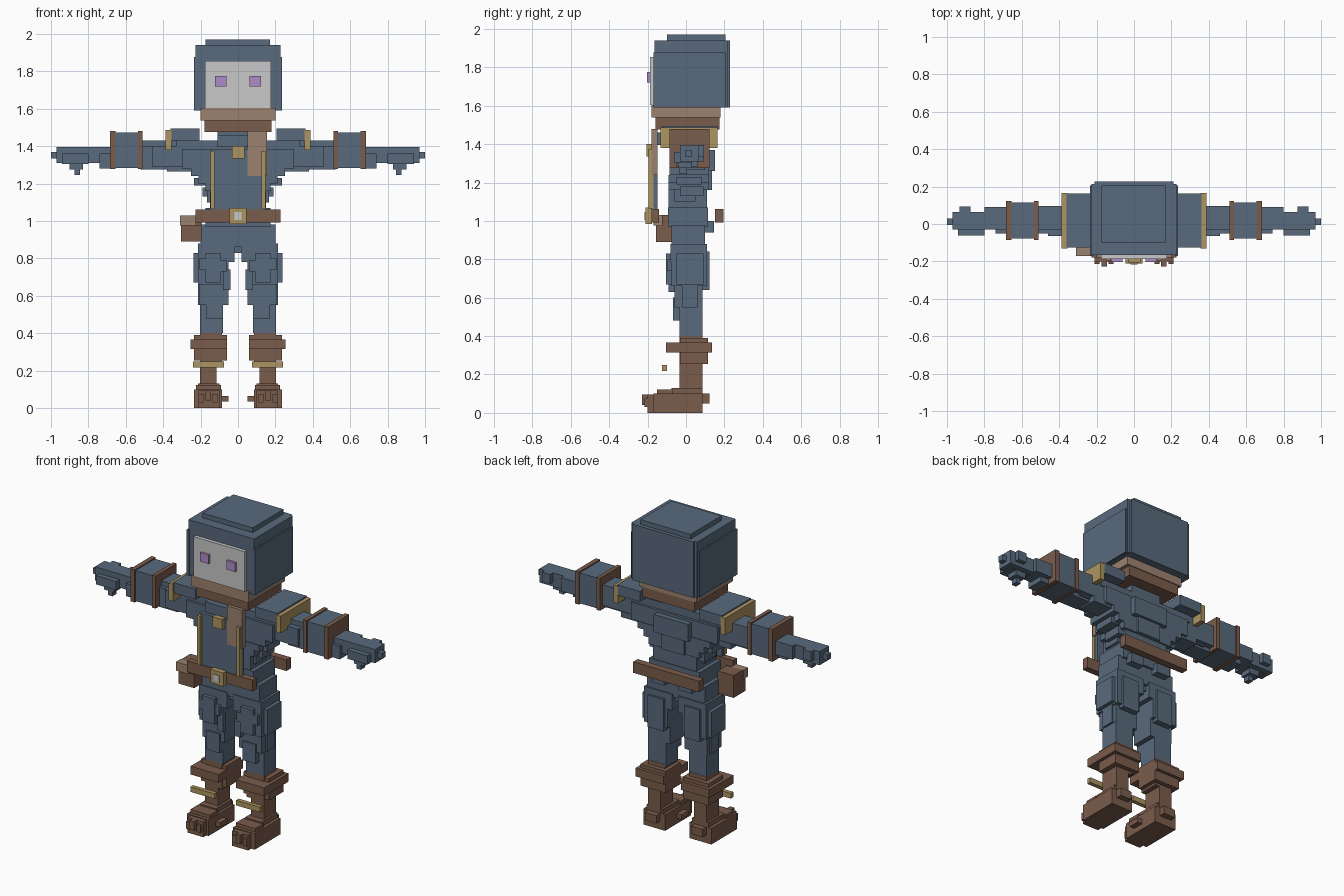
import bpy, bmesh


def material(name, rgb):
    m = bpy.data.materials.new(name)
    m.diffuse_color = (*rgb, 1)
    return m


BLUE = material("slate blue cloth", (0.098, 0.144, 0.202))
BROWN = material("brown leather", (0.195, 0.107, 0.072))
TAN = material("tan cloth", (0.33, 0.225, 0.16))
GOLD = material("dull gold", (0.42, 0.30, 0.12))
PALE = material("pale grey", (0.58, 0.58, 0.58))
PURPLE = material("purple", (0.43, 0.26, 0.58))


def boxes(name, mat, spans, mirror=False):
    """One object from boxes given as (x0, x1, y0, y1, z0, z1)."""
    bm = bmesh.new()
    for sign in ((1, -1) if mirror else (1,)):
        for x0, x1, y0, y1, z0, z1 in spans:
            cube = bmesh.ops.create_cube(bm, size=1)["verts"]
            for v in cube:
                v.co = (sign * (x0 + x1) / 2 + v.co.x * (x1 - x0),
                        (y0 + y1) / 2 + v.co.y * (y1 - y0),
                        (z0 + z1) / 2 + v.co.z * (z1 - z0))
    me = bpy.data.meshes.new(name)
    bm.to_mesh(me)
    bm.free()
    me.materials.append(mat)
    ob = bpy.data.objects.new(name, me)
    bpy.context.collection.objects.link(ob)
    return ob


# Head: hood block, side and back panels, raised crown
boxes("hood", BLUE, [(-.228, .228, -.165, .215, 1.59, 1.94),
                     (-.175, .172, -.10, .205, 1.94, 1.97),
                     (-.21, .21, .21, .228, 1.59, 1.94)])
boxes("hood_side_panel", BLUE, [(.22, .236, -.17, .205, 1.592, 1.878)], True)
boxes("face", PALE, [(-.176, .176, -.187, -.16, 1.605, 1.855)])
boxes("eyes", PURPLE, [(.062, .122, -.202, -.185, 1.72, 1.775)], True)

# Scarf
boxes("scarf_upper", TAN, [(-.2, .2, -.18, .18, 1.538, 1.605)])
boxes("scarf_lower", BROWN, [(-.18, .18, -.16, .175, 1.475, 1.538)])
boxes("scarf_tail", TAN, [(.05, .155, -.18, -.148, 1.24, 1.48)])
boxes("clasp", GOLD, [(-.032, .034, -.205, -.175, 1.335, 1.40)])

# Torso in stepped layers
boxes("torso", BLUE, [
    (-.175, .175, -.095, .115, .97, 1.07),
    (-.15, .15, -.09, .11, 1.07, 1.16),
    (-.175, .175, -.09, .12, 1.16, 1.20),
    (-.21, .21, -.09, .12, 1.20, 1.24),
    (-.25, .25, -.085, .12, 1.24, 1.28),
    (-.30, .30, -.085, .115, 1.28, 1.385),
    (-.33, .33, -.07, .10, 1.385, 1.43),
    (-.11, .10, -.09, .10, 1.43, 1.48),
    (-.12, .12, .10, .15, 1.26, 1.37),
    (-.08, .08, .10, .135, 1.16, 1.26),
    (-.14, -.05, .10, .145, .94, 1.00),
    (.05, .14, .10, .145, .94, 1.00)])
boxes("torso_folds", BLUE, [(.14, .165, -.06, .05, 1.10, 1.16),
                            (.145, .19, -.03, .09, 1.13, 1.18),
                            (.17, .235, -.05, .08, 1.19, 1.23)], True)

# Coat front with gold trim
boxes("coat_front", BLUE, [(-.145, .145, -.175, -.148, 1.06, 1.385),
                           (-.11, .05, -.17, -.09, 1.395, 1.46)])
boxes("coat_trim", GOLD, [(.125, .148, -.195, -.17, 1.065, 1.375)], True)

# Belt, buckle and pouch
boxes("belt", BROWN, [(-.228, .228, -.18, -.14, .993, 1.062),
                      (-.228, .228, .152, .196, .993, 1.062)])
boxes("buckle", GOLD, [(-.045, .045, -.21, -.178, .985, 1.07)])
boxes("buckle_center", PALE, [(-.02, .02, -.216, -.208, 1.005, 1.047)])
boxes("pouch", BROWN, [(-.305, -.195, -.155, -.035, .89, .975)])
boxes("pouch_flap", TAN, [(-.31, -.225, -.17, -.125, .975, 1.03)])
boxes("pouch_top", BROWN, [(-.305, -.195, -.125, -.035, .975, 1.03)])

# Shoulder pads with gold edge
boxes("shoulder_pad", BLUE, [(.205, .362, -.125, .163, 1.43, 1.495)], True)
boxes("shoulder_trim", GOLD, [(.356, .387, -.132, .165, 1.38, 1.487)], True)

# Arms
boxes("upper_arm", BLUE, [(.28, .52, -.03, .095, 1.30, 1.43),
                          (.26, .46, -.065, .07, 1.29, 1.40),
                          (.38, .52, -.05, .06, 1.275, 1.40),
                          (.25, .38, -.02, .10, 1.265, 1.30)], True)
boxes("sleeve_cuff", BLUE, [(.52, .67, -.078, .115, 1.283, 1.473)], True)
boxes("cuff_bands", BROWN, [(.51, .534, -.086, .122, 1.277, 1.48),
                            (.655, .684, -.086, .122, 1.277, 1.48)], True)
boxes("forearm", BLUE, [(.67, .80, -.03, .09, 1.31, 1.395),
                        (.67, .74, -.05, .06, 1.28, 1.36)], True)
boxes("hand", BLUE, [(.78, .97, -.03, .065, 1.31, 1.395),
                     (.80, .94, -.062, .03, 1.305, 1.36),
                     (.83, .90, -.04, .03, 1.275, 1.32),
                     (.845, .875, -.035, .005, 1.245, 1.28),
                     (.875, .932, .05, .093, 1.335, 1.395),
                     (.97, 1.0, -.005, .03, 1.335, 1.37)], True)

# Legs
boxes("hips", BLUE, [(-.20, .20, -.075, .10, .86, .98),
                     (-.09, .09, -.055, .08, .83, .86)])
boxes("leg", BLUE, [
    (.02, .215, -.08, .11, .78, .88),
    (.05, .215, -.075, .11, .66, .78),
    (.05, .205, -.06, .085, .55, .66),
    (.08, .203, -.035, .085, .40, .55),
    (.08, .17, -.068, -.02, .48, .60)], True)
boxes("trouser_folds", BLUE, [
    (.20, .238, -.05, .09, .67, .83),
    (.09, .175, -.103, -.07, .67, .83),
    (.06, .10, -.10, -.07, .73, .79),
    (.15, .205, -.10, -.07, .74, .80),
    (.04, .08, -.09, -.06, .63, .74),
    (.07, .18, .08, .122, .64, .84),
    (.19, .215, -.02, .06, .55, .68)], True)

# Boots
boxes("boot_shaft", BROWN, [(.085, .203, -.035, .087, .24, .415),
                            (.06, .235, -.03, .115, .255, .39),
                            (.115, .203, -.035, .087, .10, .25)], True)
boxes("boot_cuff", BROWN, [(.06, .255, -.105, .135, .315, .367)], True)
boxes("boot_strap", GOLD, [(.075, .24, -.126, -.10, .218, .25)], True)
boxes("foot", BROWN, [(.085, .235, -.17, .085, 0, .10),
                      (.10, .215, -.075, .085, .09, .13),
                      (.10, .21, -.20, -.16, 0, .095),
                      (.145, .175, -.228, -.19, .04, .095),
                      (.11, .135, -.215, -.19, .03, .075),
                      (.185, .21, -.215, -.19, .03, .075),
                      (.12, .20, .08, .122, .05, .10),
                      (.052, .09, -.10, -.03, .035, .065),
                      (.09, .225, -.15, -.07, .10, .122)], True)
